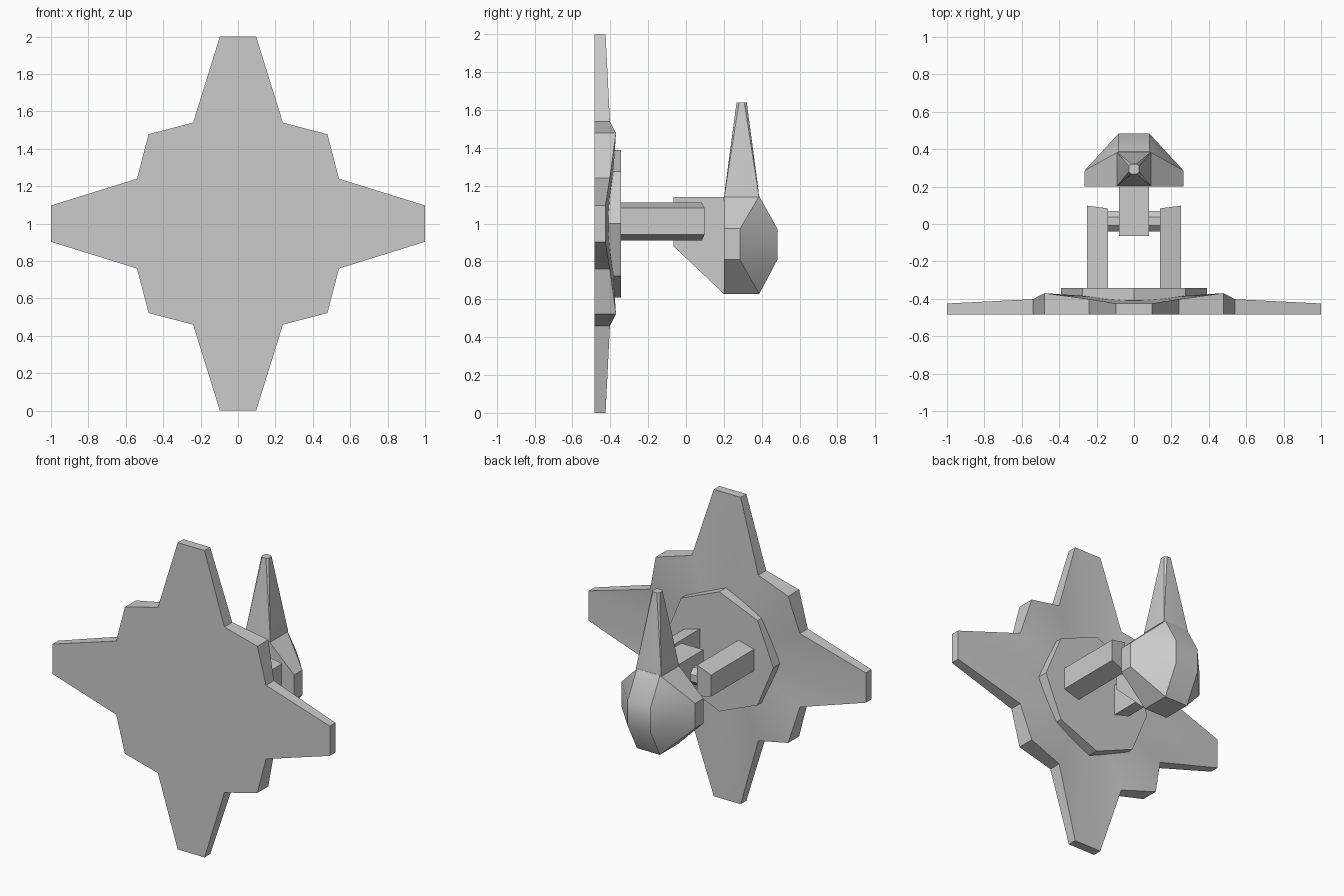
import bpy, bmesh, math

if "Cube" in bpy.data.objects:
    bpy.data.objects.remove(bpy.data.objects["Cube"])

grey = bpy.data.materials.new("plain grey")
grey.diffuse_color = (0.6, 0.6, 0.6, 1)
grey.use_nodes = True
grey.node_tree.nodes["Principled BSDF"].inputs["Base Color"].default_value = grey.diffuse_color


def finish(name, bm):
    """Turn a bmesh into a named grey object, smooth below 30 degrees."""
    bmesh.ops.recalc_face_normals(bm, faces=bm.faces[:])
    me = bpy.data.meshes.new(name)
    bm.to_mesh(me)
    bm.free()
    me.materials.append(grey)
    ob = bpy.data.objects.new(name, me)
    bpy.context.collection.objects.link(ob)
    bpy.ops.object.select_all(action='DESELECT')
    ob.select_set(True)
    bpy.context.view_layer.objects.active = ob
    bpy.ops.object.shade_smooth_by_angle(angle=math.radians(30))
    return ob


def hull(name, pts):
    """Convex solid around a few corner points."""
    bm = bmesh.new()
    for p in pts:
        bm.verts.new(p)
    res = bmesh.ops.convex_hull(bm, input=bm.verts[:])
    loose = [v for v in bm.verts if not v.link_faces]
    bmesh.ops.delete(bm, geom=loose, context='VERTS')
    bmesh.ops.dissolve_limit(bm, angle_limit=math.radians(1),
                             verts=bm.verts[:], edges=bm.edges[:])
    return finish(name, bm)


def ring(n, r, offset=0.0):
    return [(r * math.cos(offset + i * math.tau / n),
             r * math.sin(offset + i * math.tau / n)) for i in range(n)]


# Star-shaped face plate: one quarter (x, z, back y) repeated four times
quarter = [(1, -0.097, -0.425), (1, 0.097, -0.425), (0.54, 0.24, -0.402),
           (0.478, 0.478, -0.37), (0.24, 0.54, -0.402)]
outline = []
for k in range(4):
    c, s = round(math.cos(k * math.pi / 2)), round(math.sin(k * math.pi / 2))
    outline += [(x * c - z * s, y, x * s + z * c + 1) for x, z, y in quarter]
bm = bmesh.new()
front = [bm.verts.new((x, -0.483, z)) for x, y, z in outline]
back = [bm.verts.new(p) for p in outline]
hub = bm.verts.new((0, -0.402, 1))
bm.faces.new(front)
for i in range(len(back)):
    j = (i + 1) % len(back)
    bm.faces.new((front[i], front[j], back[j], back[i]))
    bm.faces.new((back[i], back[j], hub))
finish("star_plate", bm)

# Octagonal mounting disc
hull("mounting_disc", [(x, y, z + 1) for y in (-0.41, -0.343)
                       for x, z in ring(8, 0.39)])

# Two bracket arms, narrower on the outer side
for side, s in (("left", -1), ("right", 1)):
    hull(side + "_arm", [(s * x, y, z)
                         for x, end, lo, hi in ((0.138, 0.083, 0.91, 1.112),
                                                (0.25, 0.098, 0.942, 1.082))
                         for y in (-0.345, end) for z in (lo, hi)])

# Pivot pin between the arms
hull("pivot_pin", [(x, y + 0.015, z + 1.01) for x in (-0.14, 0.14)
                   for y, z in ring(8, 0.06, math.pi / 8)])

# Lever tang running from the head to the pivot
hull("lever_tang", [(x, y, z) for x in (-0.08, 0.08)
                    for y, z in ((-0.065, 1.14), (-0.065, 0.88),
                                 (0.201, 0.628), (0.201, 1.14))])

# Faceted lever head
head = [(s * 0.083, y, z) for s in (-1, 1) for y in (0.2, 0.387)
        for z in (0.628, 1.145)]
head += [(s * x, y, z) for s in (-1, 1) for z in (0.81, 0.973)
         for x, y in ((0.265, 0.2), (0.265, 0.285), (0.083, 0.483))]
hull("lever_head", head)

# Tapered spike with chamfered corners
spike = [(a, b + 0.294, 1.14) for a in (-0.092, 0.092) for b in (-0.092, 0.092)]
for wide, narrow, z in ((0.087, 0.07, 1.19), (0.027, 0.014, 1.64)):
    spike += [(sx * a, 0.294 + sy * b, z) for sx in (-1, 1) for sy in (-1, 1)
              for a, b in ((wide, narrow), (narrow, wide))]
hull("lever_spike", spike)
